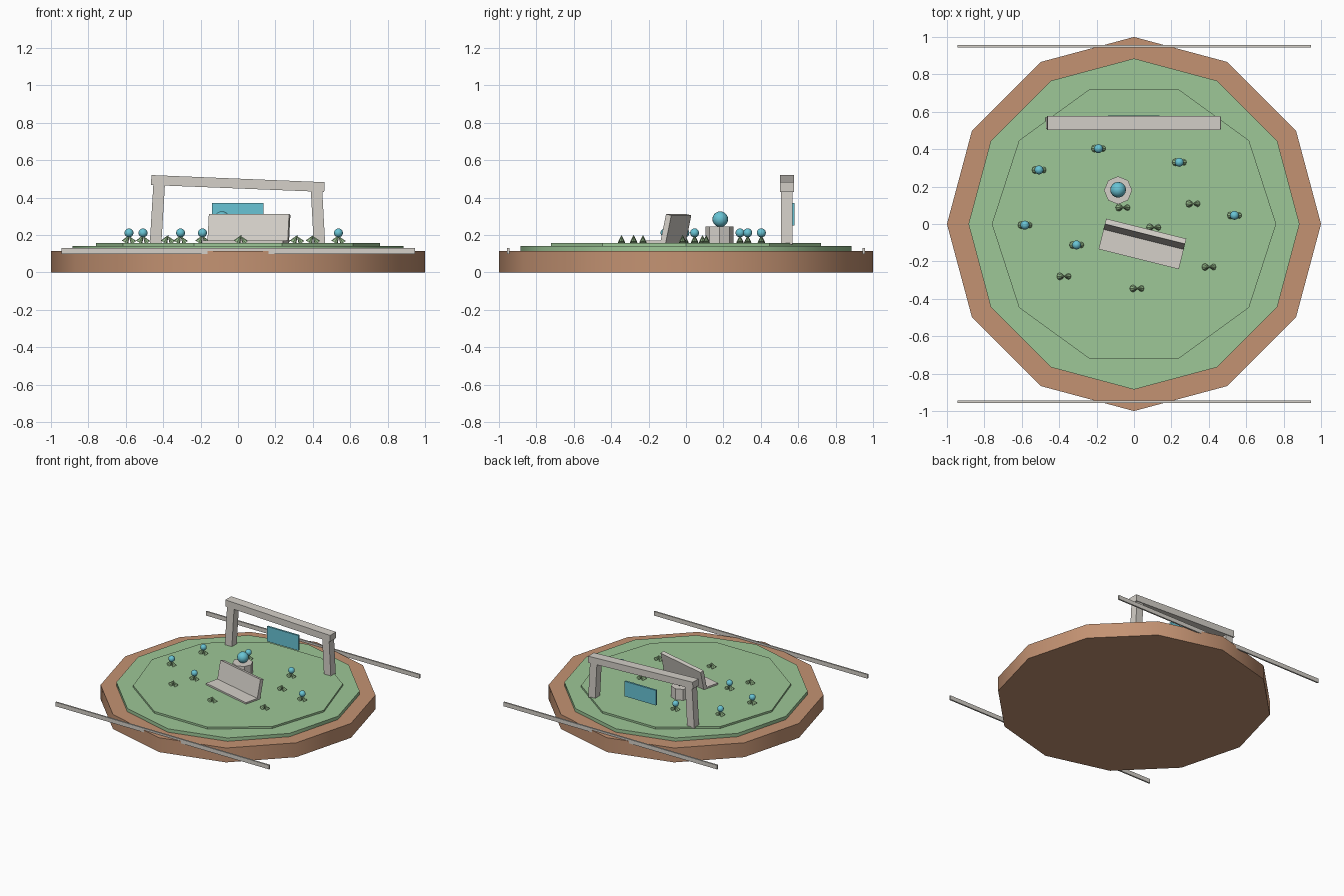
import bpy, math
from mathutils import Matrix, Vector

if "Cube" in bpy.data.objects:
    bpy.data.objects.remove(bpy.data.objects["Cube"])


def material(name, rgb):
    m = bpy.data.materials.new(name)
    m.diffuse_color = (*rgb, 1)
    m.use_nodes = True
    m.node_tree.nodes["Principled BSDF"].inputs["Base Color"].default_value = m.diffuse_color
    return m


BROWN = material("earth", (0.55, 0.29, 0.17))
GREEN = material("grass", (0.34, 0.57, 0.31))
LEAF = material("leaf", (0.30, 0.48, 0.25))
BLUE = material("blue", (0.14, 0.55, 0.66))
STONE = material("stone", (0.66, 0.63, 0.58))


def finish(name, mat, smooth=None):
    o = bpy.context.object
    o.name = name
    o.data.materials.append(mat)
    if smooth:
        bpy.ops.object.shade_smooth_by_angle(angle=math.radians(smooth))
    return o


def disc(name, sides, r, z0, z1, mat, x=0, y=0, turn=0, smooth=35):
    bpy.ops.mesh.primitive_cylinder_add(vertices=sides, radius=r, depth=z1 - z0,
                                        location=(x, y, (z0 + z1) / 2), rotation=(0, 0, turn))
    return finish(name, mat, smooth)


def ball(name, r, loc, mat):
    bpy.ops.mesh.primitive_uv_sphere_add(segments=16, ring_count=10, radius=r, location=loc)
    return finish(name, mat, 60)


def cone(name, r, base, tip):
    base, tip = Vector(base), Vector(tip)
    axis = tip - base
    bpy.ops.mesh.primitive_cone_add(vertices=8, radius1=r, radius2=0, depth=axis.length,
                                    location=(base + tip) / 2,
                                    rotation=axis.to_track_quat('Z', 'Y').to_euler())
    return finish(name, LEAF)


def prism(name, profile, axis, a, b, mat):
    """Extrude a closed profile along x (profile is y,z) or y (profile is x,z)."""
    put = (lambda p, t: (t, *p)) if axis == 'x' else (lambda p, t: (p[0], t, p[1]))
    n = len(profile)
    verts = [put(p, t) for t in (a, b) for p in profile]
    faces = [tuple(range(n))[::-1], tuple(range(n, 2 * n))]
    faces += [(i, (i + 1) % n, (i + 1) % n + n, i + n) for i in range(n)]
    if axis == 'y':
        faces = [f[::-1] for f in faces]
    me = bpy.data.meshes.new(name)
    me.from_pydata(verts, [], faces)
    o = bpy.data.objects.new(name, me)
    bpy.context.collection.objects.link(o)
    me.materials.append(mat)
    return o


def rect(a0, a1, z0, z1):
    return [(a0, z0), (a1, z0), (a1, z1), (a0, z1)]


# Layered island
disc("earth_base", 12, 1.0, 0, 0.115, BROWN)
disc("lawn_lower", 12, 0.885, 0.115, 0.142, GREEN)
disc("lawn_upper", 10, 0.76, 0.142, 0.157, GREEN, turn=math.pi / 2)

# Edge rails
for side, y in (("front", -0.95), ("back", 0.95)):
    prism(side + "_rail", rect(-0.945, 0.945, 0.097, 0.13), 'y', y - 0.006, y + 0.006, STONE)

# Leaning gateway with a sloping lintel
prism("gate_left_leg", [(-0.472, 0.15), (-0.41, 0.15), (-0.39, 0.48), (-0.452, 0.48)],
      'y', 0.508, 0.57, STONE)
prism("gate_right_leg", [(0.405, 0.15), (0.466, 0.15), (0.45, 0.445), (0.389, 0.445)],
      'y', 0.508, 0.57, STONE)
prism("gate_lintel", [(-0.465, 0.467), (0.461, 0.43), (0.463, 0.482), (-0.463, 0.52)],
      'y', 0.503, 0.577, STONE)
prism("gate_panel", rect(-0.14, 0.137, 0.25, 0.37), 'y', 0.566, 0.581, BLUE)

# Bench, turned on the lawn; local y runs from the seat's front edge
place = Matrix.Translation((0.025, -0.188, 0)) @ Matrix.Rotation(math.radians(-14), 4, 'Z')
for o in (prism("bench_seat", rect(0, 0.135, 0.155, 0.17), 'x', -0.221, 0.221, STONE),
          prism("bench_back", [(0.108, 0.165), (0.137, 0.158), (0.168, 0.305), (0.139, 0.312)],
                'x', -0.221, 0.221, STONE)):
    o.matrix_world = place

# Pedestal with globe
disc("pedestal", 8, 0.075, 0.155, 0.245, STONE, x=-0.085, y=0.18)
ball("globe", 0.042, (-0.085, 0.183, 0.284), BLUE)

# Plants: two leaning leaves each, some with a round flower
flowers = [(-0.19, 0.403), (-0.508, 0.289), (-0.583, -0.006),
           (-0.307, -0.112), (0.242, 0.33), (0.537, 0.046)]
sprouts = [(-0.06, 0.088), (0.315, 0.108), (0.105, -0.018),
           (-0.375, -0.28), (0.4, -0.23), (0.015, -0.345)]
for i, (x, y) in enumerate(flowers + sprouts):
    cone(f"leaf_left_{i}", 0.02, (x - 0.021, y, 0.16), (x + 0.003, y, 0.2))
    cone(f"leaf_right_{i}", 0.017, (x + 0.025, y, 0.158), (x - 0.001, y, 0.195))
    if i < len(flowers):
        ball(f"flower_{i}", 0.024, (x, y, 0.211), BLUE)
